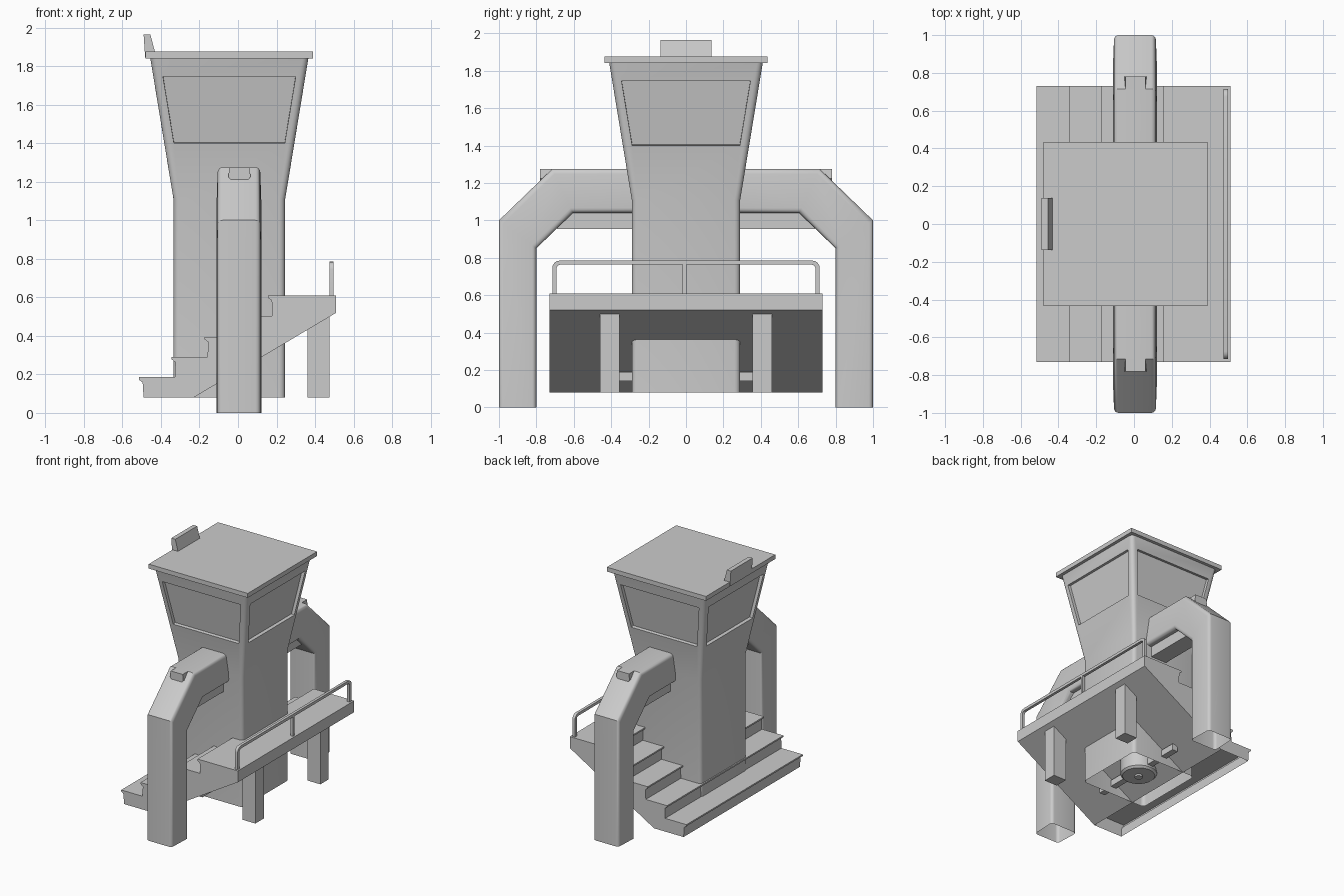
import bpy, bmesh
from math import sin, cos, pi, radians
from mathutils import Vector

if "Cube" in bpy.data.objects:
    bpy.data.objects.remove(bpy.data.objects["Cube"])


def finish(name, bm, smooth=False):
    bmesh.ops.recalc_face_normals(bm, faces=bm.faces)
    me = bpy.data.meshes.new(name)
    bm.to_mesh(me)
    bm.free()
    ob = bpy.data.objects.new(name, me)
    bpy.context.collection.objects.link(ob)
    if smooth:
        bpy.ops.object.select_all(action='DESELECT')
        ob.select_set(True)
        bpy.context.view_layer.objects.active = ob
        bpy.ops.object.shade_smooth_by_angle(angle=radians(30))
    return ob


def loft(rings, cap_start=False, cap_end=False):
    bm = bmesh.new()
    vs = [[bm.verts.new(p) for p in r] for r in rings]
    for a, b in zip(vs, vs[1:]):
        for i in range(len(a)):
            j = (i + 1) % len(a)
            bm.faces.new((a[i], a[j], b[j], b[i]))
    if cap_start:
        bm.faces.new(vs[0])
    if cap_end:
        bm.faces.new(vs[-1])
    return bm


def box(name, x0, x1, y0, y1, z0, z1):
    rings = [[(x0, y0, z), (x1, y0, z), (x1, y1, z), (x0, y1, z)] for z in (z0, z1)]
    return finish(name, loft(rings, True, True))


def prism(name, pts, axis, a, b, smooth=False):
    """Extrude a 2D outline along x (pts are y,z) or y (pts are x,z)."""
    def put(p, t):
        return (t, p[0], p[1]) if axis == 'x' else (p[0], t, p[1])
    return finish(name, loft([[put(p, t) for p in pts] for t in (a, b)], True, True), smooth)


def round_rect(hx, hy, r, n=4):
    pts = []
    for k, (sx, sy) in enumerate(((1, 1), (-1, 1), (-1, -1), (1, -1))):
        for i in range(n + 1):
            a = (k + i / n) * pi / 2
            pts.append((sx * (hx - r) + r * cos(a), sy * (hy - r) + r * sin(a)))
    return pts


# Tower: straight shaft flaring into the cab, open at the bottom
CX, Z0, Z1, Z2 = -0.045, 0.08, 1.11, 1.84


def half(z):
    return 0.29 + max(0, z - Z1) / (Z2 - Z1) * 0.12


bm = loft([[(x + CX, y, z) for x, y in round_rect(half(z), half(z), 0.03)]
           for z in (Z0, Z1, Z2)], False, True)
bmesh.ops.recalc_face_normals(bm, faces=bm.faces)

# Recessed windows on all four sides of the cab
panes = [f for f in bm.faces if f.calc_area() > 0.2 and abs(f.normal.z) < 0.5
         and f.calc_center_median().z > Z1]
bmesh.ops.inset_individual(bm, faces=panes, thickness=0.03)
for f in panes:
    f.normal_update()
    ax = 0 if abs(f.normal.x) > abs(f.normal.y) else 1
    for v in f.verts:
        z = 1.745 if v.co.z > 1.5 else 1.4
        size = [half(z) - 0.05, half(z) - 0.05]
        size[ax] = half(z)
        v.co = (CX + (size[0] if v.co.x > CX else -size[0]),
                size[1] if v.co.y > 0 else -size[1], z)
    f.normal_update()
bmesh.ops.inset_individual(bm, faces=panes, thickness=0.0005, depth=-0.025)
finish("tower", bm, True)

# Roof slab and the small wedge on its edge
box("roof", -0.48, 0.39, -0.435, 0.435, 1.84, 1.875)
prism("roof_wedge", [(-0.482, 1.845), (-0.49, 1.965), (-0.455, 1.965), (-0.43, 1.87)],
      'y', -0.137, 0.137)

# Stairs with overhanging treads, sloped underside, open foot
outline = [(-0.49, 0.08), (-0.49, 0.16)]
for edge, z in ((-0.515, 0.185), (-0.345, 0.29), (-0.175, 0.395), (-0.01, 0.502), (0.155, 0.61)):
    outline += [(edge + 0.02, z - 0.027), (edge, z - 0.012), (edge, z)]
    nxt = 0.51 if z > 0.6 else edge + 0.187
    outline.append((nxt, z))
outline[1:3] = [(-0.495, 0.158)]
outline += [(0.51, 0.52), (-0.23, 0.08)]
stairs = prism("stairs", outline, 'y', -0.73, 0.73)
bm = bmesh.new()
bm.from_mesh(stairs.data)
foot = [f for f in bm.faces if all(v.co.z < 0.081 for v in f.verts)]
bmesh.ops.delete(bm, geom=foot, context='FACES_ONLY')
bm.to_mesh(stairs.data)
bm.free()


# Railing: rounded arch band plus a middle post
def arch(w, top, r):
    pts = [(-w, 0.605)]
    pts += [(-w + r - r * cos(t * pi / 8), top - r + r * sin(t * pi / 8)) for t in range(5)]
    return pts + [(-y, z) for y, z in reversed(pts)]


prism("railing", arch(0.715, 0.785, 0.04) + arch(0.692, 0.763, 0.02)[::-1], 'x', 0.475, 0.497, True)
box("railing_post", 0.475, 0.497, -0.02, 0.002, 0.605, 0.77)

for s, side in ((-1, "front"), (1, "back")):
    # Bent arm: tapered rounded section swept between outer and inner edges
    outer = [(1, 0), (1, 1.0), (0.715, 1.275), (0.25, 1.275)]
    inner = [(0.8, 0), (0.8, 0.85), (0.605, 1.04), (0.25, 1.04)]
    rings = []
    for o, i in zip(outer, inner):
        o, i = Vector(o), Vector(i)
        c, u = (o + i) / 2, (o - i) / 2
        ring = []
        for x, t in round_rect(0.114, 0.11, 0.025):
            t /= 0.11
            p = c + u * t
            ring.append((0.005 + x * (1 - 0.035 * t), s * p.x, p.y))
        rings.append(ring)
    finish(side + "_arm", loft(rings), True)

    # Smaller duct under the arm and the lug on its outer corner
    box(side + "_arm_duct", -0.065, 0.075, *sorted((s * 0.25, s * 0.69)), 0.955, 1.05)
    lug = [(-0.045, 1.275), (-0.05, 1.225), (-0.035, 1.207), (0.05, 1.207), (0.065, 1.225), (0.06, 1.275)]
    prism(side + "_arm_lug", lug, 'y', s * 0.69, s * 0.78)

    # Legs under the platform
    box(side + "_leg", 0.36, 0.475, *sorted((s * 0.355, s * 0.46)), 0.08, 0.5)

# Central pivot inside the tower base with a cross bar
profile = [(0.03, 0.095), (0.03, 0.11), (0.12, 0.11), (0.135, 0.125), (0.135, 0.4)]
rings = [[(CX + r * cos(k * pi / 12), r * sin(k * pi / 12), z) for k in range(24)]
         for r, z in profile]
finish("pivot", loft(rings, True, True), True)
box("cross_bar", CX - 0.025, CX + 0.025, -0.42, 0.42, 0.14, 0.19)
